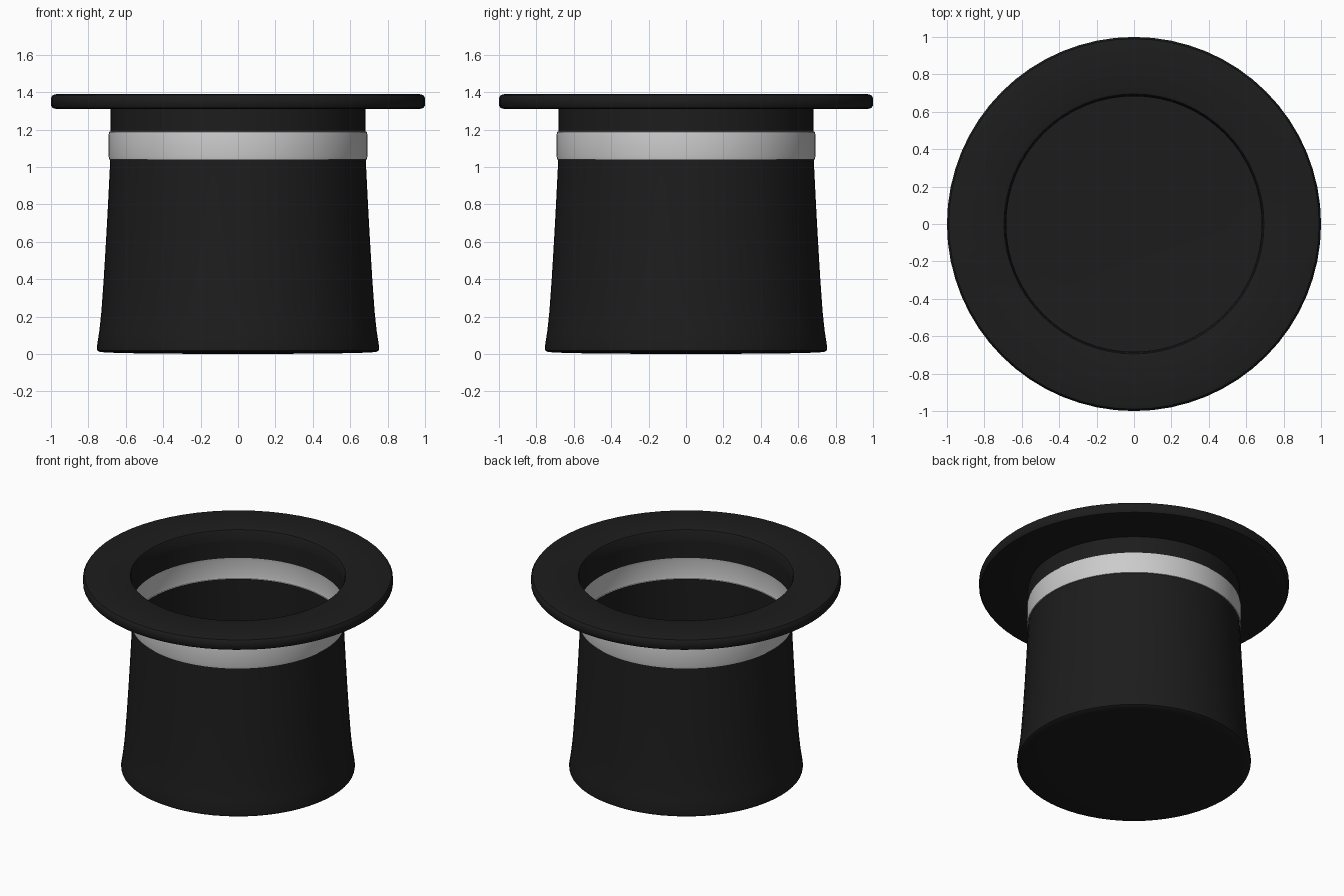
import bpy, bmesh, math

if "Cube" in bpy.data.objects:
    bpy.data.objects.remove(bpy.data.objects["Cube"])

SEG = 64

black = bpy.data.materials.new("black_felt")
black.diffuse_color = (0.012, 0.012, 0.012, 1)
black.use_nodes = True
black.node_tree.nodes["Principled BSDF"].inputs["Base Color"].default_value = black.diffuse_color


def lathe(name, profile, mat=None, y_scale=1.0):
    """Spin an (r, z) profile around the z axis."""
    bm = bmesh.new()
    verts = [bm.verts.new((r, 0, z)) for r, z in profile]
    edges = [bm.edges.new(p) for p in zip(verts, verts[1:])]
    bmesh.ops.spin(bm, geom=verts + edges, cent=(0, 0, 0), axis=(0, 0, 1),
                   angle=math.tau, steps=SEG, use_merge=True)
    bmesh.ops.remove_doubles(bm, verts=bm.verts, dist=1e-5)
    bmesh.ops.recalc_face_normals(bm, faces=bm.faces)
    me = bpy.data.meshes.new(name)
    bm.to_mesh(me)
    bm.free()
    ob = bpy.data.objects.new(name, me)
    bpy.context.collection.objects.link(ob)
    if mat:
        me.materials.append(mat)
    bpy.ops.object.select_all(action='DESELECT')
    ob.select_set(True)
    bpy.context.view_layer.objects.active = ob
    bpy.ops.object.shade_smooth_by_angle(angle=math.radians(40))
    return ob


# Crown: closed base and flared wall, a thin shell open at the top
lathe("crown", [(0, 0), (0.5, 0.003), (0.70, 0.008), (0.74, 0.012),
                (0.753, 0.02), (0.755, 0.035), (0.742, 0.12), (0.731, 0.22),
                (0.718, 0.40), (0.706, 0.60), (0.695, 0.80),
                (0.686, 0.98), (0.683, 1.04)], black)

# Ribbon band: slightly proud of the wall, seen from inside as well
lathe("band", [(0.683, 1.04), (0.689, 1.041), (0.692, 1.06), (0.692, 1.17),
               (0.689, 1.188), (0.683, 1.19)])

# Neck and rolled brim, closed over to the inside of the opening
lathe("brim", [(0.683, 1.19), (0.683, 1.31), (0.97, 1.31), (0.99, 1.315),
               (1.0, 1.33), (1.0, 1.37), (0.99, 1.385), (0.97, 1.39),
               (0.71, 1.39), (0.695, 1.385), (0.688, 1.37),
               (0.683, 1.31)], black)
